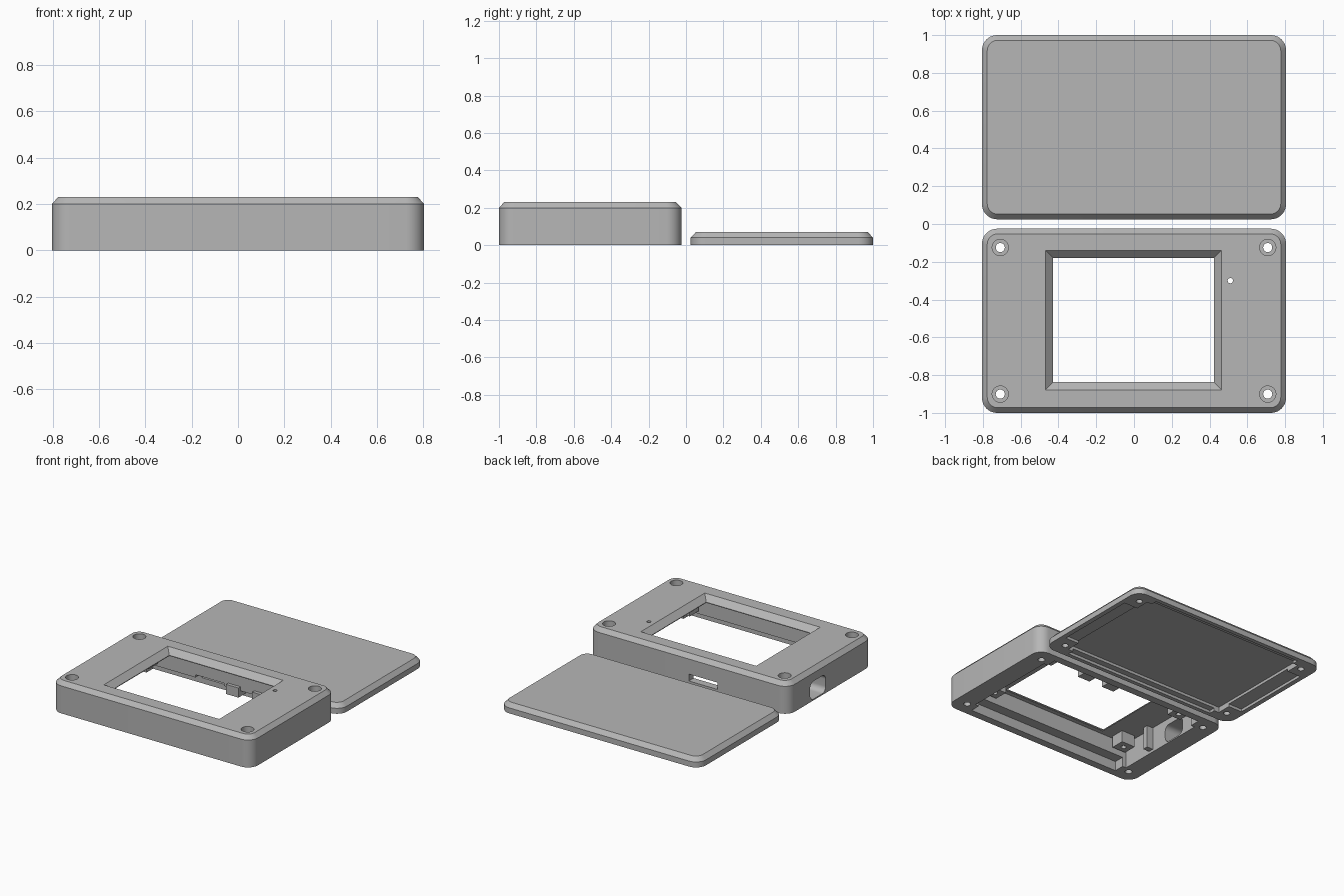
import bpy
import bmesh
import math

if "Cube" in bpy.data.objects:
    bpy.data.objects.remove(bpy.data.objects["Cube"], do_unlink=True)

grey = bpy.data.materials.new("plastic_grey")
grey.use_nodes = True
COLOUR = (0.47, 0.47, 0.47, 1)
grey.diffuse_color = COLOUR
grey.node_tree.nodes["Principled BSDF"].inputs["Base Color"].default_value = COLOUR


def rounded_ring(w, d, r, steps=10):
    """Outline of a rounded rectangle of half sizes w, d."""
    pts = []
    for k, (sx, sy) in enumerate([(1, 1), (-1, 1), (-1, -1), (1, -1)]):
        for i in range(steps + 1):
            a = math.pi / 2 * (k + i / steps)
            pts.append((sx * (w - r) + r * math.cos(a), sy * (d - r) + r * math.sin(a)))
    return pts


def loft(name, rings, heights, origin=(0, 0, 0)):
    """Closed solid through stacked outlines."""
    bm = bmesh.new()
    loops = [[bm.verts.new((x, y, z)) for x, y in ring] for ring, z in zip(rings, heights)]
    n = len(loops[0])
    bm.faces.new(loops[0][::-1])
    bm.faces.new(loops[-1])
    for lo, hi in zip(loops, loops[1:]):
        for i in range(n):
            j = (i + 1) % n
            bm.faces.new((lo[i], lo[j], hi[j], hi[i]))
    bmesh.ops.recalc_face_normals(bm, faces=bm.faces[:])
    mesh = bpy.data.meshes.new(name)
    bm.to_mesh(mesh)
    bm.free()
    mesh.materials.append(grey)
    obj = bpy.data.objects.new(name, mesh)
    obj.location = origin
    bpy.context.collection.objects.link(obj)
    return obj


def box(name, x, y, z):
    ring = [(x[0], y[0]), (x[1], y[0]), (x[1], y[1]), (x[0], y[1])]
    return loft(name, [ring, ring], z)


def cylinder(name, x, y, r, z, sides=32):
    ring = [(r * math.cos(2 * math.pi * i / sides), r * math.sin(2 * math.pi * i / sides))
            for i in range(sides)]
    return loft(name, [ring, ring], z, (x, y, 0))


def combine(target, tool, operation):
    """Apply one boolean and drop the tool."""
    bpy.context.view_layer.update()
    mod = target.modifiers.new("bool", "BOOLEAN")
    mod.operation, mod.object, mod.solver = operation, tool, "EXACT"
    bpy.ops.object.select_all(action="DESELECT")
    bpy.context.view_layer.objects.active = target
    target.select_set(True)
    bpy.ops.object.modifier_apply(modifier=mod.name)
    bpy.data.objects.remove(tool, do_unlink=True)


def cut(target, tool):
    combine(target, tool, "DIFFERENCE")


def add(target, tool):
    combine(target, tool, "UNION")


def shell(name, y, shoulder, top):
    """Rounded block with a chamfered top edge."""
    outer, inner = rounded_ring(0.805, 0.4875, 0.08), rounded_ring(0.777, 0.46, 0.055)
    return loft(name, [outer, outer, inner], (0, shoulder, top), (0, y, 0))


MID = 0.5125
SCREWS = [(sx * 0.708, sy * 0.388) for sx in (-1, 1) for sy in (-1, 1)]

# Case shell with a stepped cavity open at the bottom
case = shell("case", -MID, 0.2, 0.23)
cut(case, box("rim_pocket", (-0.63, 0.63), (-0.945, -0.08), (-0.1, 0.07)))
cut(case, box("deep_pocket", (-0.66, 0.66), (-0.87, -0.155), (-0.1, 0.185)))

# Bevelled display window
wide = [(-0.468, -0.878), (0.463, -0.878), (0.463, -0.14), (-0.468, -0.14)]
narrow = [(-0.428, -0.837), (0.423, -0.837), (0.423, -0.18), (-0.428, -0.18)]
over = [(x * 1.02, -0.509 + (y + 0.509) * 1.027) for x, y in wide]
cut(case, loft("window", [narrow, narrow, wide, over], (0.1, 0.19, 0.23, 0.24)))

# Counterbored screw holes and the small sensor hole
for x, y in SCREWS:
    cut(case, cylinder("screw_hole", x, y - MID, 0.024, (-0.1, 0.3)))
    cut(case, cylinder("screw_recess", x, y - MID, 0.043, (0.18, 0.3)))
cut(case, cylinder("sensor_hole", 0.51, -0.3, 0.014, (0.1, 0.3)))

# Board standoffs inside the cavity
for x in (-0.58, 0.55):
    for y in (-0.8, -0.225):
        add(case, box("standoff", (x - 0.055, x + 0.055), (y - 0.05, y + 0.05), (0.1, 0.2)))
        cut(case, cylinder("standoff_hole", x, y, 0.018, (0.05, 0.17)))

# Support ribs on the cavity walls
add(case, box("side_rib", (-0.7, -0.61), (-0.63, -0.59), (0.02, 0.2)))
for x in (0.08, 0.29):
    add(case, box("back_rib", (x - 0.05, x + 0.05), (-0.18, -0.1), (0.03, 0.1)))

# Card slot through the back wall and rounded port in the right wall
cut(case, box("card_slot", (-0.235, -0.005), (-0.2, 0.02), (0.04, 0.09)))
port = loft("port", [rounded_ring(0.065, 0.09, 0.04)] * 2, (-0.1, 0.3), (-0.84, -0.37, 0.075))
port.rotation_euler = (0, math.pi / 2, 0)
cut(case, port)

# Lid with a stepped recess underneath and blind screw holes
lid = shell("lid", MID, 0.04, 0.07)
cut(lid, box("lid_recess_long", (-0.62, 0.62), (0.055, 0.97), (-0.1, 0.02)))
cut(lid, box("lid_recess_wide", (-0.77, 0.77), (0.205, 0.82), (-0.1, 0.02)))
cut(lid, box("lid_recess_deep", (-0.66, 0.66), (0.1, 0.925), (-0.1, 0.04)))
for x, y in SCREWS:
    cut(lid, cylinder("lid_hole", x, y + MID, 0.022, (-0.1, 0.045)))

# Soft corners, crisp edges
for obj in (case, lid):
    bpy.ops.object.select_all(action="DESELECT")
    bpy.context.view_layer.objects.active = obj
    obj.select_set(True)
    bpy.ops.object.shade_smooth_by_angle(angle=math.radians(30))
